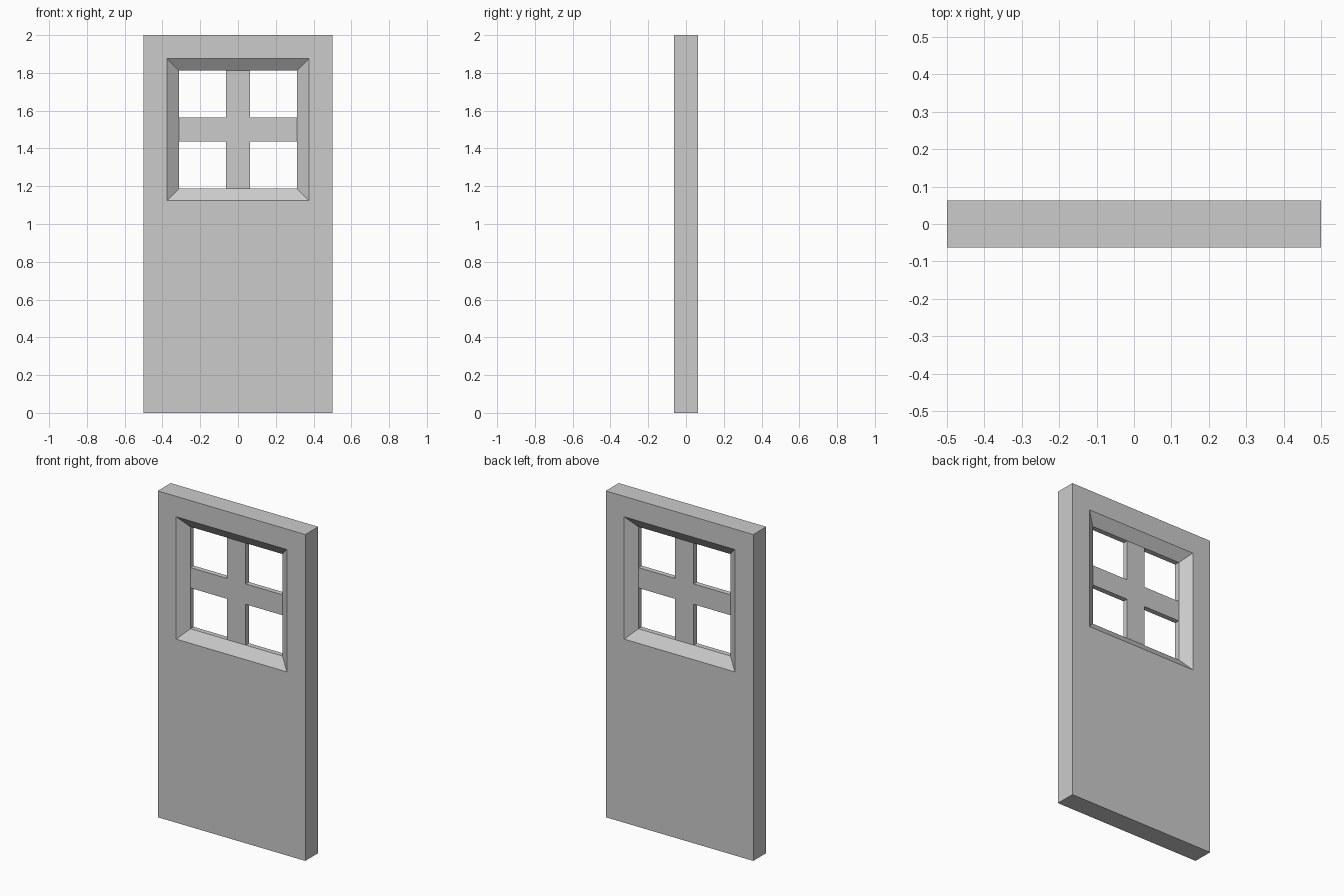
import bpy, bmesh

if "Cube" in bpy.data.objects:
    bpy.data.objects.remove(bpy.data.objects["Cube"])

HALF_T = 0.0625      # half thickness of the door
BAR_T = 0.015625     # half thickness of the window bars
BAR_W = 0.0625       # half width of the window bars
WIN_Z = 1.5          # window centre height
OPEN, INNER = 0.375, 0.3125   # half sizes of the bevelled opening


def finish(name, bm):
    bmesh.ops.recalc_face_normals(bm, faces=bm.faces)
    mesh = bpy.data.meshes.new(name)
    bm.to_mesh(mesh)
    bm.free()
    obj = bpy.data.objects.new(name, mesh)
    bpy.context.collection.objects.link(obj)
    return obj


def rect(bm, half_w, half_h, cz, y):
    return [bm.verts.new((sx * half_w, y, cz + sz * half_h))
            for sx, sz in ((-1, -1), (1, -1), (1, 1), (-1, 1))]


# Door panel: a closed loop of rectangles from front edge through the window to the back
bm = bmesh.new()
profile = [(0.5, 1.0, 1.0, -HALF_T), (OPEN, OPEN, WIN_Z, -HALF_T),
           (INNER, INNER, WIN_Z, -BAR_T), (INNER, INNER, WIN_Z, BAR_T),
           (OPEN, OPEN, WIN_Z, HALF_T), (0.5, 1.0, 1.0, HALF_T)]
rings = [rect(bm, *p) for p in profile]
for a, b in zip(rings, rings[1:] + rings[:1]):
    for i in range(4):
        j = (i + 1) % 4
        bm.faces.new((a[i], a[j], b[j], b[i]))
finish("door_panel", bm)

# Window bars: cross outline extruded through, open where it meets the frame
bm = bmesh.new()
w, s = BAR_W, INNER
arm = [(w, w), (s, w), (s, -w)]
outline = []
for _ in range(4):
    outline += arm
    arm = [(z, -x) for x, z in arm]
front, back = [[bm.verts.new((x, y, WIN_Z + z)) for x, z in outline]
               for y in (-BAR_T, BAR_T)]
bm.faces.new(front)
bm.faces.new(back[::-1])
for i in range(12):
    if i % 3 != 1:
        j = (i + 1) % 12
        bm.faces.new((front[i], front[j], back[j], back[i]))
finish("window_bars", bm)
